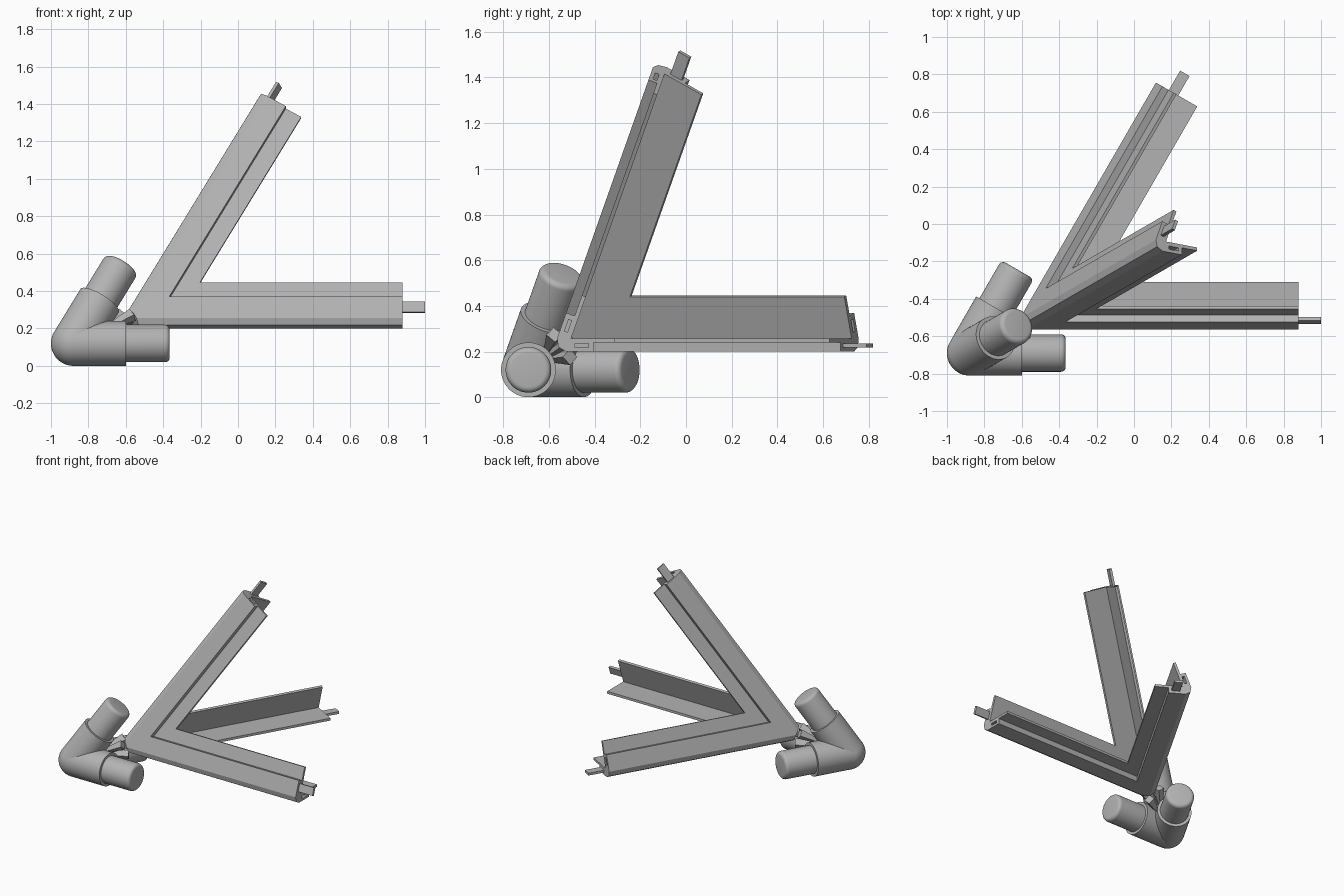
import bpy, bmesh, math
from mathutils import Vector, Matrix

old = bpy.data.objects.get("Cube")
if old:
    bpy.data.objects.remove(old, do_unlink=True)

grey = bpy.data.materials.new("plain grey")
grey.use_nodes = True
grey.diffuse_color = (0.45, 0.45, 0.45, 1)
grey.node_tree.nodes["Principled BSDF"].inputs["Base Color"].default_value = (0.45, 0.45, 0.45, 1)

# Tetrahedral corner: three edge directions around one diagonal axis
A = Vector((1, 0, 0))
B = Vector((0.5, math.sqrt(3) / 2, 0))
C = Vector((0.5, math.sqrt(3) / 6, math.sqrt(2 / 3)))
axis = (A + B + C).normalized()
corner = Vector((-0.68, -0.585, 0.2))     # where the rail edges would meet
hub = Vector((-0.88, -0.69, 0.12))        # centre of the pipe elbow
rail_end = 0.88


def finish(bm, name, smooth=False):
    bmesh.ops.recalc_face_normals(bm, faces=bm.faces)
    mesh = bpy.data.meshes.new(name)
    bm.to_mesh(mesh)
    bm.free()
    obj = bpy.data.objects.new(name, mesh)
    bpy.context.collection.objects.link(obj)
    mesh.materials.append(grey)
    if smooth:
        bpy.ops.object.select_all(action='DESELECT')
        obj.select_set(True)
        bpy.context.view_layer.objects.active = obj
        bpy.ops.object.shade_smooth_by_angle(angle=math.radians(35))
    return obj


def turn(pivot, i):
    return (Matrix.Translation(pivot) @ Matrix.Rotation(i * math.tau / 3, 4, axis)
            @ Matrix.Translation(-pivot))


# Rail cross-section helpers: s runs along a face, d is depth below it
along_side = Vector((0, 1 / 3, math.sqrt(8) / 3))
into_side = Vector((0, math.sqrt(8) / 3, -1 / 3))


def lower(s, d):
    return corner + Vector((0, s, d))


def side(s, d):
    return corner + along_side * s + into_side * d


def extrude(bm, points, x0, x1):
    ring = [bm.verts.new((x0, p.y, p.z)) for p in points]
    face = bm.faces.new(ring)
    new = bmesh.ops.extrude_face_region(bm, geom=[face])["geom"]
    bmesh.ops.translate(bm, vec=(x1 - x0, 0, 0),
                        verts=[g for g in new if isinstance(g, bmesh.types.BMVert)])


def bar(place, x0, x1):
    bm = bmesh.new()
    extrude(bm, [place(s, d) for s, d in
                 ((0.1, 0.018), (0.158, 0.018), (0.158, 0.036), (0.1, 0.036))], x0, x1)
    return bm


def make_rail():
    half = [(0.06, 0), (0.18, 0), (0.18, 0.04), (0.275, 0.04), (0.275, 0.058)]
    nose = corner + Vector((0, 0.027, 0.019))
    points = ([nose] + [lower(*p) for p in half] + [lower(0.082, 0.058)]
              + [side(*p) for p in reversed(half)])
    bm = bmesh.new()
    extrude(bm, points, corner.x - 0.3, rail_end)
    # Mitre against the two neighbours, then blunt the tip
    for co, normal in ((corner, A - B), (corner, A - C), (corner + axis * 0.14, axis)):
        bmesh.ops.bisect_plane(bm, geom=bm.verts[:] + bm.edges[:] + bm.faces[:],
                               plane_co=co, plane_no=normal, clear_inner=True)
        bmesh.ops.holes_fill(bm, edges=[e for e in bm.edges if e.is_boundary], sides=0)
    rail = finish(bm, "rail_1")
    # Socket in the end of the lower face
    cutter = finish(bar(lower, rail_end - 0.12, rail_end + 0.05), "socket_cutter")
    cutter.hide_render = True
    mod = rail.modifiers.new("socket", 'BOOLEAN')
    mod.operation = 'DIFFERENCE'
    mod.solver = 'EXACT'
    mod.object = cutter
    bpy.context.view_layer.objects.active = rail
    bpy.ops.object.modifier_apply(modifier=mod.name)
    bpy.data.objects.remove(cutter, do_unlink=True)
    return rail


# Rails and their joining tabs, repeated around the axis
rail = make_rail()
tab = finish(bar(side, rail_end - 0.02, 1.0), "rail_tab_1")
for part, name in ((rail, "rail"), (tab, "rail_tab")):
    for i in (1, 2):
        mesh = part.data.copy()
        mesh.transform(turn(corner, i))
        copy = bpy.data.objects.new(f"{name}_{i + 1}", mesh)
        bpy.context.collection.objects.link(copy)


def cylinder(name, start, direction, length, r1, r2=None, sides=48, round_end=0.0):
    bm = bmesh.new()
    bmesh.ops.create_cone(bm, cap_ends=True, segments=sides, radius1=r1,
                          radius2=r1 if r2 is None else r2, depth=length)
    bmesh.ops.translate(bm, vec=(0, 0, length / 2), verts=bm.verts)
    if round_end:
        rim = [e for e in bm.edges if all(v.co.z > length * 0.99 for v in e.verts)]
        bmesh.ops.bevel(bm, geom=rim, offset=round_end, segments=5, profile=0.5, affect='EDGES')
    bm.transform(Matrix.Translation(start) @ direction.to_track_quat('Z', 'Y').to_matrix().to_4x4())
    return finish(bm, name, sides > 8)


# Pipe elbow: ball, three sleeves and three rounded plugs
bm = bmesh.new()
bmesh.ops.create_uvsphere(bm, u_segments=48, v_segments=24, radius=0.12)
bmesh.ops.translate(bm, vec=hub, verts=bm.verts)
finish(bm, "elbow_ball", True)
for i, d in enumerate((A, B, C), 1):
    cylinder(f"sleeve_{i}", hub, d, 0.28, 0.12)
    cylinder(f"plug_{i}", hub, d, 0.515, 0.1, round_end=0.025)

# Pin and prongs joining the elbow to the rails
cylinder("joint_pin", hub + axis * 0.12, axis, 0.3, 0.022, sides=6)
spread = (A - axis * A.dot(axis)).normalized()
for i in range(3):
    out = (Matrix.Rotation(i * math.tau / 3 + math.pi / 3, 3, axis) @ spread)
    cylinder(f"prong_{i + 1}", hub + axis * 0.2 + out * 0.02,
             (axis + out * 0.3).normalized(), 0.17, 0.014, 0.036, sides=4)
